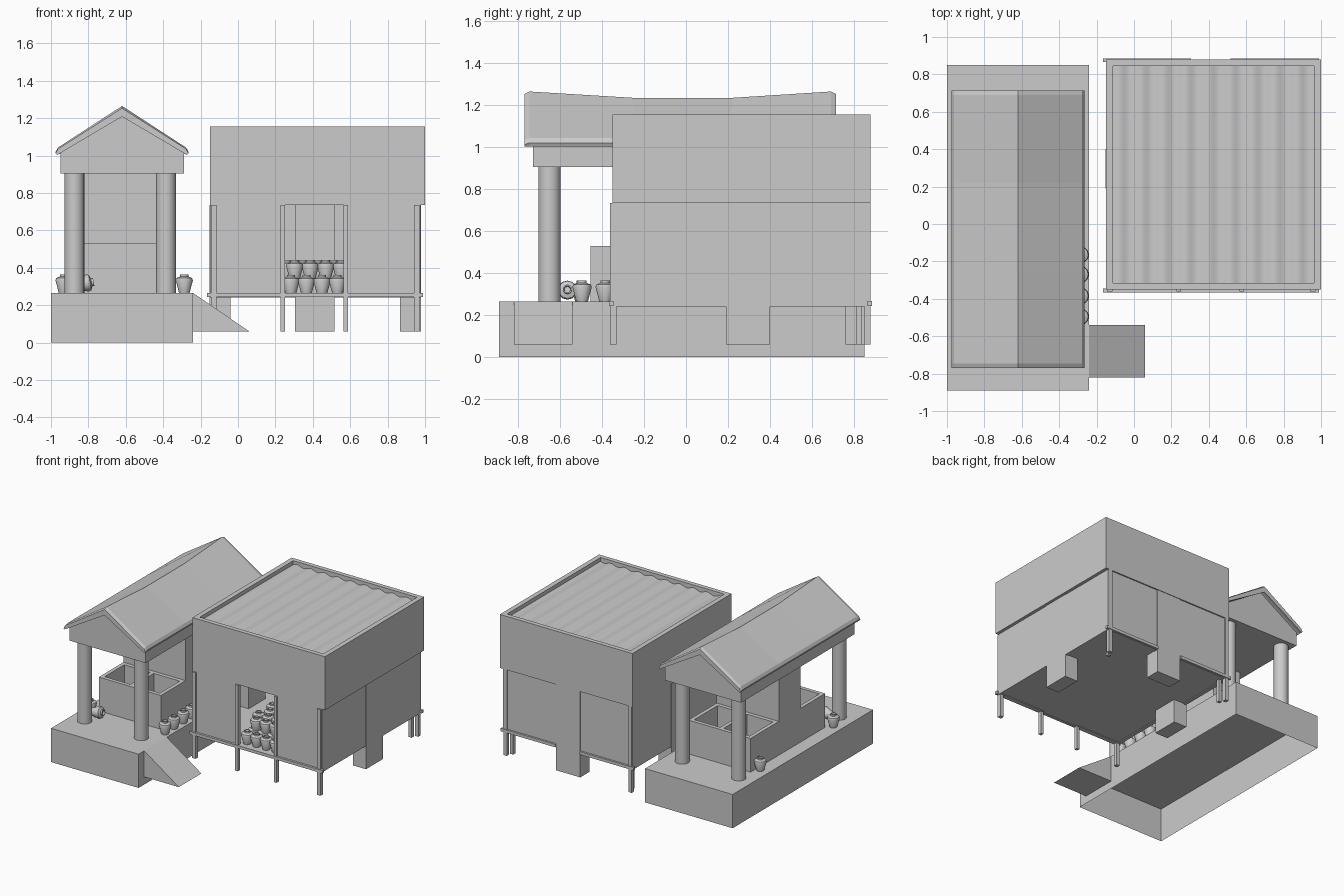
import bpy, bmesh, math
from mathutils import Matrix

if "Cube" in bpy.data.objects:
    bpy.data.objects.remove(bpy.data.objects["Cube"])


def mesh(name, verts, faces):
    me = bpy.data.meshes.new(name)
    me.from_pydata(verts, [], faces)
    bm = bmesh.new()
    bm.from_mesh(me)
    bmesh.ops.recalc_face_normals(bm, faces=bm.faces)
    bm.to_mesh(me)
    bm.free()
    ob = bpy.data.objects.new(name, me)
    bpy.context.collection.objects.link(ob)
    return ob


def box(name, x0, x1, y0, y1, z0, z1, open_bottom=False):
    v = [(x, y, z) for z in (z0, z1) for x, y in ((x0, y0), (x1, y0), (x1, y1), (x0, y1))]
    f = [(4, 5, 6, 7), (0, 1, 5, 4), (1, 2, 6, 5), (2, 3, 7, 6), (3, 0, 4, 7)]
    if not open_bottom:
        f.append((3, 2, 1, 0))
    return mesh(name, v, f)


def prism(name, profile, y0, y1):
    # x-z profile extruded along y
    n = len(profile)
    v = [(x, y, z) for y in (y0, y1) for x, z in profile]
    f = [tuple(range(n)), tuple(range(n, 2 * n))]
    f += [(i, (i + 1) % n, n + (i + 1) % n, n + i) for i in range(n)]
    return mesh(name, v, f)


def lathe(name, profile, loc, n=12, rot=None):
    v = [(r * math.cos(2 * math.pi * i / n), r * math.sin(2 * math.pi * i / n), z)
         for r, z in profile for i in range(n)]
    f = [(k * n + i, k * n + (i + 1) % n, (k + 1) * n + (i + 1) % n, (k + 1) * n + i)
         for k in range(len(profile) - 1) for i in range(n)]
    f += [tuple(range(n)), tuple(range(len(v) - n, len(v)))]
    ob = mesh(name, v, f)
    m = Matrix.Translation(loc)
    ob.data.transform(m @ rot if rot else m)
    smooth(ob)
    return ob


def smooth(ob):
    bpy.ops.object.select_all(action='DESELECT')
    ob.select_set(True)
    bpy.context.view_layer.objects.active = ob
    bpy.ops.object.shade_smooth_by_angle(angle=math.radians(35))


def pot(name, x, y, z, rot=None):
    prof = [(.028, 0), (.046, .068), (.042, .08), (.022, .088), (.022, .1), (.016, .1), (.014, .085)]
    return lathe(name, prof, (x, y, z), 12, rot)


# --- pavilion: platform, ramp, columns
F = .265
box('platform', -1, -.24, -.89, .85, 0, F, True)
prism('ramp', [(-.24, .06), (.06, .06), (-.24, F)], -.82, -.54)
for x in (-.88, -.385):
    for y in (-.65, .595):
        lathe('column', [(.053, F), (.053, .91)], (x + (.005 if x < -.5 else 0), y, 0), 20)

# centre wall and two double basins
box('centre_wall', -.89, -.35, -.15, .12, F, .91)
for y0, y1 in ((-.455, -.15), (.12, .47)):
    t = .03
    for x in (-.89, -.635, -.38):
        box('basin_side', x, x + t, y0, y1, F, .53)
    for y in (y0, y1 - t):
        for x in (-.86, -.605):
            box('basin_end', x, x + .225, y, y + t, F, .53)

# entablature and gable
prism('entablature', [(-.95, .905), (-.29, .905), (-.29, 1.02), (-.62, 1.225), (-.95, 1.02)], -.73, .675)

# roof slab with sagging ridge
V, Fc = [], []
ys = [(-.77, 1.253), (-.745, 1.265), (-.25, 1.235), (.22, 1.235), (.69, 1.265), (.715, 1.253)]
for y, rz in ys:
    lip = .008 if y in (-.77, .715) else 0
    V += [(-.975, y, 1.02 - lip), (-.962, y, 1.043 - lip), (-.62, y, rz), (-.278, y, 1.043 - lip),
          (-.265, y, 1.02 - lip), (-.273, y, 1.003), (-.62, y, rz - .045), (-.967, y, 1.003)]
for k in range(len(ys) - 1):
    for i in range(8):
        j = (i + 1) % 8
        Fc.append((k * 8 + i, k * 8 + j, k * 8 + 8 + j, k * 8 + 8 + i))
for k in (0, (len(ys) - 1) * 8):
    Fc += [(k, k + 1, k + 2, k + 6, k + 7), (k + 2, k + 3, k + 4, k + 5, k + 6)]
mesh('pavilion_roof', V, Fc)

# pots on the platform
for y in (-.165, -.27, -.385, -.495):
    pot('platform_pot', -.287, y, F)
pot('left_pot', -.925, .40, F)
pot('front_left_pot', -.93, -.5, F)
pot('lying_pot', -.87, -.565, F + .042, Matrix.Rotation(math.radians(80), 4, 'Y'))

# --- raised house: lower walls with doorway
B, M = .24, .735
box('left_wall', -.15, -.125, -.35, .875, B, M)
box('right_wall', .95, .975, -.35, .875, B, M)
box('back_wall', -.125, .95, .845, .87, B, M)
box('front_wall_left', -.125, .25, -.35, -.325, B, M)
box('front_wall_right', .565, .95, -.35, -.325, B, M)
box('floor', -.14, .965, -.345, .865, .245, .262)

# upper parapet walls
box('parapet_left', -.15, -.112, -.35, .88, M, 1.155)
box('parapet_right', .962, 1, -.35, .88, M, 1.155)
box('parapet_front', -.112, .962, -.35, -.315, M, 1.155)
box('parapet_back', -.112, .962, .845, .88, M, 1.155)

# corrugated roof
N = 72
V = []
for i in range(N + 1):
    x = -.112 + 1.074 * i / N
    z = 1.125 + .008 * math.sin(i / N * 2 * math.pi * 9)
    V += [(x, -.315, z), (x, .845, z)]
smooth(mesh('corrugated_roof', V, [(2 * i, 2 * i + 2, 2 * i + 3, 2 * i + 1) for i in range(N)]))

# floor rails on front and back
box('front_rail', -.165, .99, -.367, -.345, .243, .266)
box('back_rail_left', -.165, .305, .865, .885, .243, .266)
box('back_rail_right', .515, .99, .865, .885, .243, .266)

# legs and door posts
for x in (-.145, .94):
    box('front_leg', x, x + .03, -.362, -.332, .06, M)
    box('back_leg', x, x + .03, .85, .88, .06, M)
for x in (.228, .565):
    box('door_post', x, x + .024, -.362, -.335, .06, M)
for x in (-.118, .915):
    box('inner_leg', x, x + .026, .81, .836, .06, B)

# drop panels on the left, right and back
box('right_panel', .865, .978, .19, .40, .06, M)
box('left_panel', -.153, -.04, .19, .40, .06, M)
box('back_panel', .305, .515, .76, .876, .06, M)

# jars stacked inside the doorway
for row in range(6):
    y = -.29 + .085 * row
    for i in range(4):
        x = .283 + .083 * i
        if row == 0:
            pot('door_jar', x, y, .262)
        else:
            pot('stacked_jar', x + (.04 if row % 2 else 0) - .02, y, .342)
            if row < 2:
                pot('lower_jar', x, y, .262)
